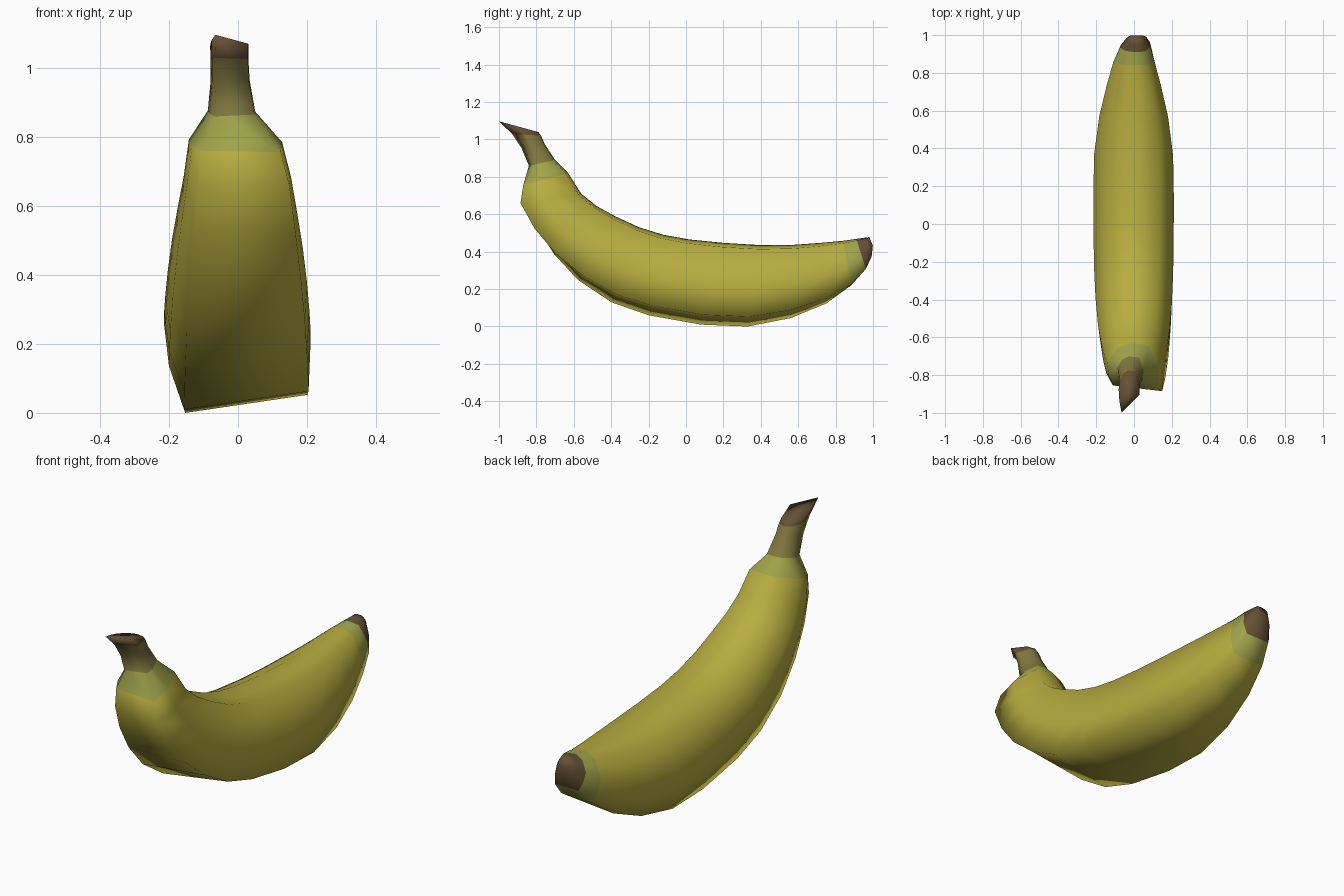
import bpy, bmesh

# Stations from stem to tip:
# lower edge y,z | upper edge y,z | half width | x offset | height of lower right corner
STATIONS = [
    (-1.00, 1.097, -0.79, 1.04, 0.055, -0.025, 0.45),
    (-0.93, 1.03, -0.775, 1.02, 0.054, -0.024, 0.35),
    (-0.88, 0.955, -0.755, 0.975, 0.056, -0.022, 0.25),
    (-0.84, 0.86, -0.70, 0.89, 0.068, -0.018, 0.18),
    (-0.875, 0.755, -0.63, 0.82, 0.134, -0.006, 0.02),
    (-0.885, 0.66, -0.56, 0.71, 0.154, 0.0, 0.0),
    (-0.82, 0.52, -0.48, 0.645, 0.172, 0.0, 0.03),
    (-0.72, 0.38, -0.38, 0.59, 0.188, 0.0, 0.06),
    (-0.58, 0.245, -0.25, 0.53, 0.20, 0.0, 0.09),
    (-0.40, 0.13, -0.12, 0.49, 0.207, 0.0, 0.11),
    (-0.20, 0.06, 0.02, 0.465, 0.21, 0.0, 0.12),
    (0.08, 0.01, 0.20, 0.447, 0.211, 0.0, 0.12),
    (0.33, 0.0, 0.40, 0.435, 0.207, 0.0, 0.12),
    (0.56, 0.045, 0.58, 0.437, 0.18, 0.0, 0.11),
    (0.75, 0.12, 0.72, 0.447, 0.142, 0.0, 0.09),
    (0.885, 0.21, 0.84, 0.458, 0.107, 0.0, 0.06),
    (0.965, 0.30, 0.91, 0.468, 0.08, 0.007, 0.05),
    (0.995, 0.37, 0.95, 0.474, 0.055, 0.01, 0.05),
    (1.00, 0.43, 0.98, 0.478, 0.034, 0.01, 0.05),
]


def ring(bm, lo_y, lo_z, hi_y, hi_z, w, cx, corner):
    """Lopsided cross-section with a flat tilted base, between lower and upper edge."""
    left_corner = max(0, 0.1 - corner)
    section = [(-0.74, left_corner), (0.97, corner), (1.0, 0.47), (0.66, 0.95),
               (-0.1, 1), (-0.62, 0.89), (-1.02, 0.58), (-0.95, 0.29)]
    return [bm.verts.new((cx + x * w, lo_y + (hi_y - lo_y) * t, lo_z + (hi_z - lo_z) * t))
            for x, t in section]


def material(name, color):
    m = bpy.data.materials.new(name)
    m.diffuse_color = (*color, 1)
    return m


# Loft the peel through all stations
bm = bmesh.new()
rings = [ring(bm, *s) for s in STATIONS]
YELLOW, GREEN, BROWN, OLIVE = range(4)
BANDS = {0: BROWN, 1: OLIVE, 2: OLIVE, 3: GREEN, 15: GREEN, 16: BROWN, 17: BROWN}
for i, (a, b) in enumerate(zip(rings, rings[1:])):
    for k in range(len(a)):
        j = (k + 1) % len(a)
        f = bm.faces.new((a[k], a[j], b[j], b[k]))
        f.material_index = BANDS.get(i, YELLOW)

# Cut stem end and dry blossom end
for end in (rings[0], rings[-1]):
    bm.faces.new(end).material_index = BROWN
for f in bm.faces:
    f.smooth = True
bmesh.ops.recalc_face_normals(bm, faces=bm.faces)

mesh = bpy.data.meshes.new("banana")
bm.to_mesh(mesh)
bm.free()
for name, color in (("yellow_peel", (0.48, 0.42, 0.05)), ("green_peel", (0.36, 0.38, 0.07)),
                    ("brown_end", (0.13, 0.08, 0.035)), ("olive_stem", (0.22, 0.19, 0.05))):
    mesh.materials.append(material(name, color))
banana = bpy.data.objects.new("banana", mesh)
bpy.context.collection.objects.link(banana)
